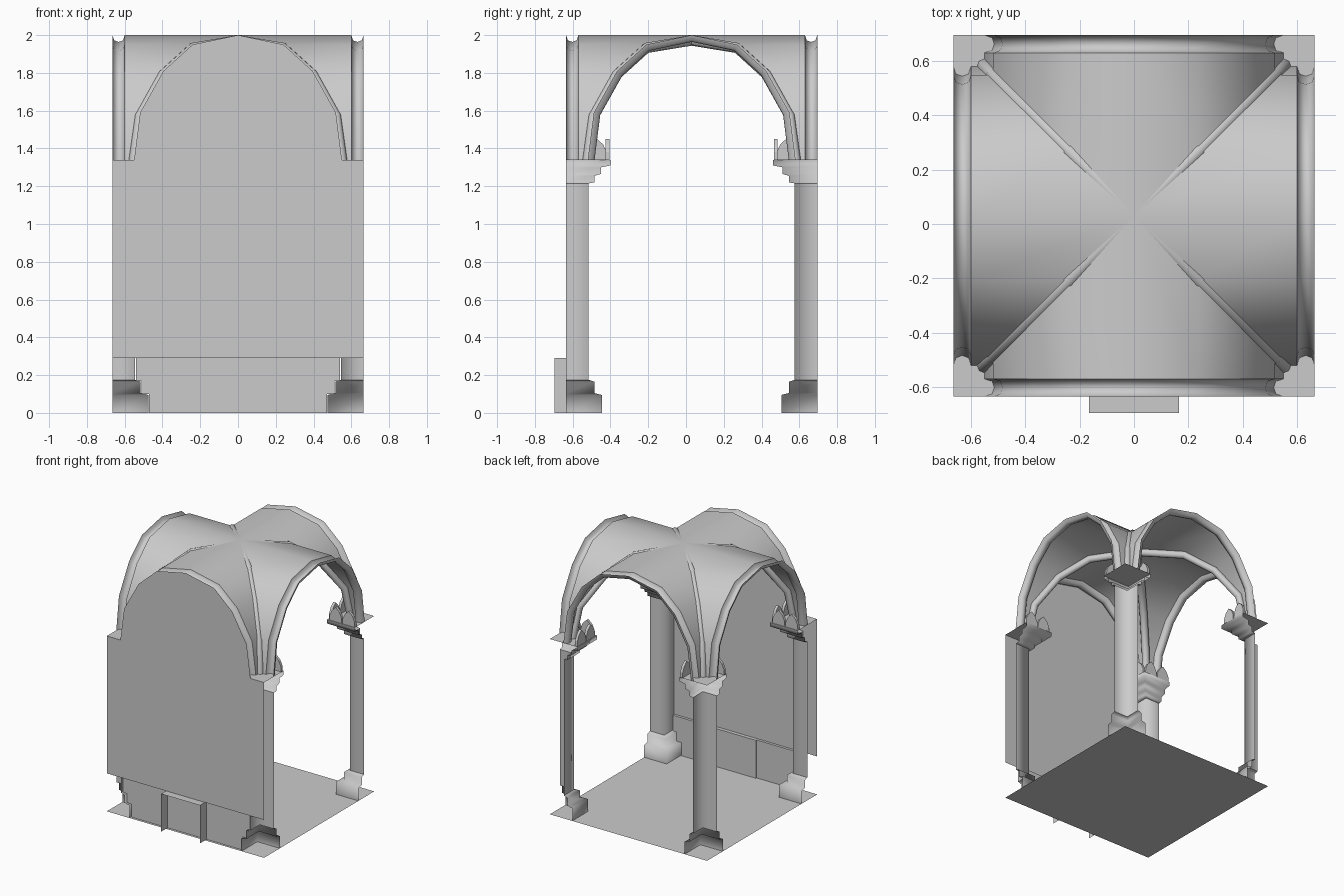
import bpy, bmesh
from math import pi, cos, sin
from mathutils import Vector, Matrix

cube = bpy.data.objects.get("Cube")
if cube:
    bpy.data.objects.remove(cube, do_unlink=True)

stone = bpy.data.materials.new("grey_stone")
stone.use_nodes = True
grey = (0.6, 0.6, 0.6, 1)
stone.diffuse_color = grey
stone.node_tree.nodes["Principled BSDF"].inputs["Base Color"].default_value = grey

HALF = 0.665                                   # half width of the square bay
CENTRE = Matrix.Translation((0, 0.03, 0))
SPRING = 1.34
TURNS = [Matrix.Rotation(k * pi / 2, 4, "Z") for k in range(4)]


def add_grid(bm, rows, matrix=Matrix(), closed=False):
    """Skin a list of equally long point rows with quads."""
    grid = [[bm.verts.new(matrix @ Vector(p)) for p in row] for row in rows]
    n = len(rows[0])
    for a, b in zip(grid, grid[1:]):
        for i in range(n if closed else n - 1):
            j = (i + 1) % n
            bm.faces.new((a[i], a[j], b[j], b[i]))


def add_poly(bm, pts, matrix=Matrix()):
    return bm.faces.new([bm.verts.new(matrix @ Vector(p)) for p in pts])


def finish(name, bm, smooth=True):
    bmesh.ops.transform(bm, matrix=CENTRE, verts=bm.verts)
    bmesh.ops.remove_doubles(bm, verts=bm.verts, dist=1e-5) if not smooth else None
    bmesh.ops.recalc_face_normals(bm, faces=bm.faces)
    for f in bm.faces:
        f.smooth = smooth
    me = bpy.data.meshes.new(name)
    bm.to_mesh(me)
    bm.free()
    me.materials.append(stone)
    ob = bpy.data.objects.new(name, me)
    bpy.context.collection.objects.link(ob)


# Arch curve: half the knots, mirrored to the full arch
half_arch = [(0.55, SPRING), (0.518, 1.59), (0.395, 1.81), (0.24, 1.95), (0, 2.0)]
arch = [(-x, z) for x, z in half_arch] + half_arch[-2::-1]


def inset_arch(depth):
    """Arch moved inward by depth along its normals."""
    out = []
    for i, (x, z) in enumerate(arch):
        if i in (0, len(arch) - 1):
            out.append((x - depth * (1 if x > 0 else -1), z))
            continue
        a, b = Vector(arch[i - 1]), Vector(arch[i + 1])
        t = (b - a).normalized()
        out.append((x + t.y * depth, z - t.x * depth))
    return out


# Floor
bm = bmesh.new()
add_poly(bm, [(-HALF, -HALF, 0), (HALF, -HALF, 0), (HALF, HALF, 0), (-HALF, HALF, 0)])
finish("floor", bm, False)

# Front wall filling the arch
PANEL_TOP = 0.29
bm = bmesh.new()
add_poly(bm, [(HALF, -HALF, PANEL_TOP), (-HALF, -HALF, PANEL_TOP), (-HALF, -HALF, SPRING)]
         + [(x, -HALF, z) for x, z in arch] + [(HALF, -HALF, SPRING)])
finish("front_wall", bm, False)

# Low panel along the wall, stepped around the pier bases, with a ledge on top
bm = bmesh.new()
y = -HALF + 0.02
steps = [(0.47, 0), (0.47, 0.1), (0.51, 0.1), (0.51, 0.17), (0.54, 0.17), (0.54, PANEL_TOP)]
add_poly(bm, [(x, y, z) for x, z in steps] + [(-x, y, z) for x, z in reversed(steps)])
add_poly(bm, [(0.54, y, PANEL_TOP), (-0.54, y, PANEL_TOP),
              (-0.54, -HALF, PANEL_TOP), (0.54, -HALF, PANEL_TOP)])
finish("low_panel", bm, False)

# Centre block, open at the outside
bm = bmesh.new()
w, y0, y1 = 0.165, -0.725, -HALF + 0.028
block = [(-w, 0), (-w, PANEL_TOP), (w, PANEL_TOP), (w, 0)]
add_grid(bm, [[(x, yy, z) for x, z in block] for yy in (y0, y1)])
add_poly(bm, [(x, y1, z) for x, z in block])
finish("centre_block", bm, False)

# Corner piers: only the two inner sides, swept up a stepped profile
base = [(0.19, 0), (0.19, 0.095), (0.15, 0.105), (0.15, 0.165), (0.12, 0.175)]
shaft = [(0.12, 0.175), (0.12, 1.215)]
capital = [(0.12, 1.215), (0.15, 1.22), (0.15, 1.255), (0.185, 1.265), (0.185, 1.3),
           (0.235, 1.31), (0.235, SPRING)]
for name, profile in (("pier_bases", base), ("pier_shafts", shaft), ("pier_capitals", capital)):
    bm = bmesh.new()
    for turn in TURNS:
        add_grid(bm, [[(HALF, HALF - d, z), (HALF - d, HALF - d, z), (HALF - d, HALF, z)]
                      for d, z in profile], turn)
    finish(name, bm)

# Slabs closing the capitals
bm = bmesh.new()
c = HALF - 0.235
for turn in TURNS:
    add_poly(bm, [(c, c, SPRING), (HALF, c, SPRING), (HALF, HALF, SPRING), (c, HALF, SPRING)], turn)
finish("capital_slabs", bm, False)

# Pointed leaves standing on the capitals, two per inner side
bm = bmesh.new()
half_leaf = [(0.052, 0), (0.05, 0.04), (0.032, 0.08), (0, 0.11)]
leaf = half_leaf + [(-x, z) for x, z in half_leaf[-2::-1]]
for turn in TURNS:
    for swap in (False, True):
        for along in (0.055, 0.165):
            layers = []
            for depth in (0.005, 0.025):
                pts = [(HALF - along + x, c + depth, SPRING + z) for x, z in leaf]
                layers.append([(q, p, z) for p, q, z in pts] if swap else pts)
            add_grid(bm, layers, turn, closed=True)
            for layer in layers:
                add_poly(bm, layer, turn)
finish("capital_leaves", bm, False)

# Four vault webs meeting on the diagonals
EDGE = 0.6
bm = bmesh.new()
for turn in TURNS:
    add_grid(bm, [[(x, -abs(x), z), (x, -EDGE, z)] for x, z in arch], turn)
finish("vault_webs", bm)

# Hollow roll mouldings along the four edge arches
bm = bmesh.new()
roll = [(HALF, 0), (0.655, 0.028), (0.632, 0.036), (0.609, 0.028), (EDGE, 0)]
rows = [[(x, -off, z) for x, z in inset_arch(d)] for off, d in roll]
for turn in TURNS:
    add_grid(bm, rows, turn)
finish("edge_arches", bm)

# Diagonal ribs as swept round bars along the groins
bm = bmesh.new()
R, SIDES = 0.028, 8
for turn in TURNS[:2]:
    path = [Vector((x, x, z - (0.028 if x == 0 else 0.018))) for x, z in arch]
    across = Vector((1, -1, 0)).normalized()
    rings = []
    for i, p in enumerate(path):
        tangent = path[min(i + 1, len(path) - 1)] - path[max(i - 1, 0)]
        up = across.cross(tangent).normalized()
        rings.append([p + R * (cos(a) * across + sin(a) * up)
                      for a in (2 * pi * k / SIDES for k in range(SIDES))])
    for ring in (rings[0], rings[-1]):
        for v in ring:
            v.z = SPRING
    add_grid(bm, rings, turn, closed=True)
finish("diagonal_ribs", bm)
